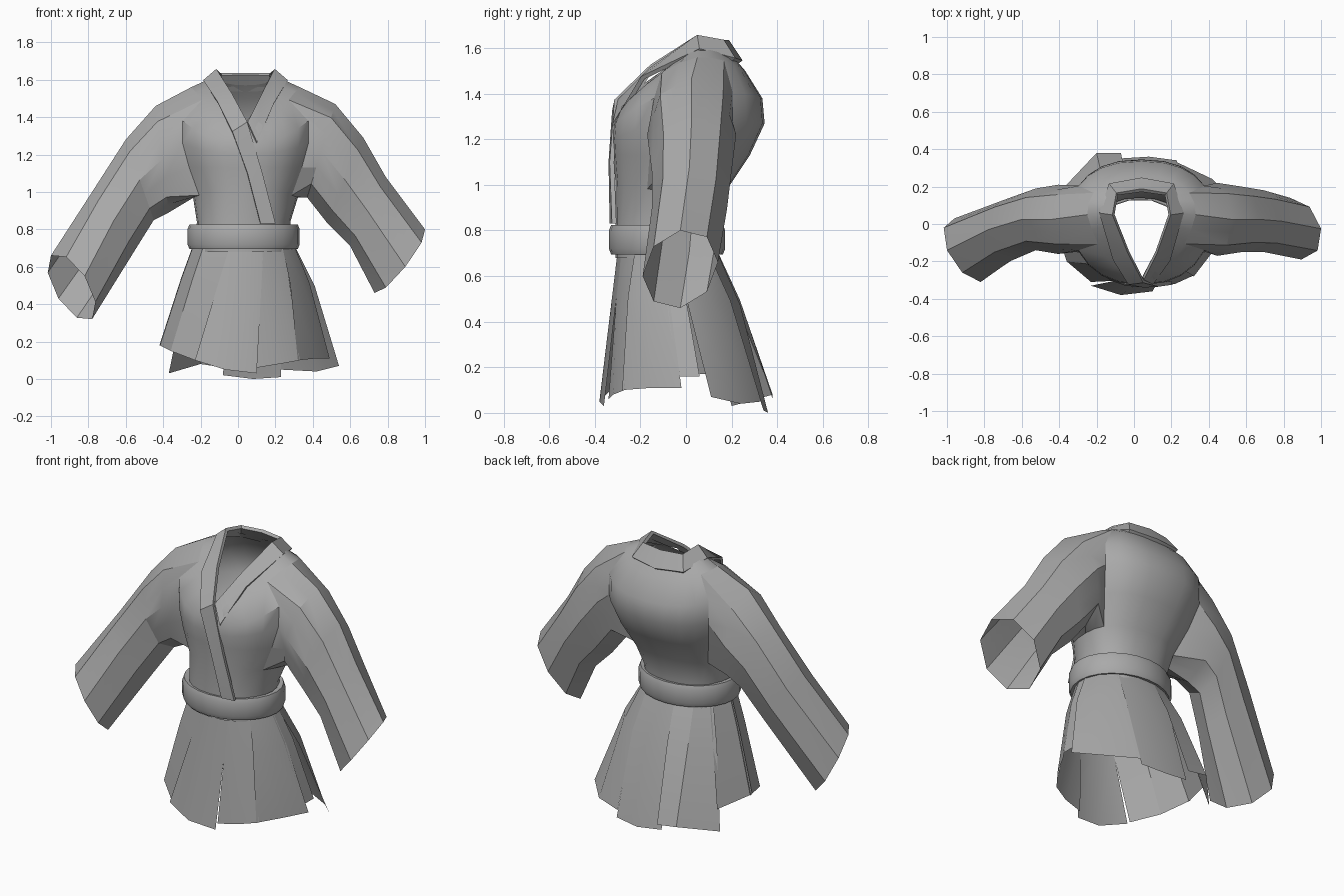
import bpy
import math
from mathutils import Vector

if "Cube" in bpy.data.objects:
    bpy.data.objects.remove(bpy.data.objects["Cube"])

cloth = bpy.data.materials.new("grey cloth")
cloth.use_nodes = True
GREY = (0.4, 0.4, 0.4, 1)
cloth.diffuse_color = GREY
cloth.node_tree.nodes["Principled BSDF"].inputs["Base Color"].default_value = GREY


def add_part(name, rows, closed=True, angle=30, thick=0, skip=()):
    """Skin rows of points into a quad sheet or tube, leaving out skipped cells."""
    n = len(rows[0])
    verts = [tuple(p) for row in rows for p in row]
    faces = []
    for r in range(len(rows) - 1):
        for i in range(n if closed else n - 1):
            if (r, i) in skip:
                continue
            j = (i + 1) % n
            faces.append((r * n + i, r * n + j, (r + 1) * n + j, (r + 1) * n + i))
    mesh = bpy.data.meshes.new(name)
    mesh.from_pydata(verts, [], faces)
    mesh.materials.append(cloth)
    ob = bpy.data.objects.new(name, mesh)
    bpy.context.collection.objects.link(ob)
    bpy.ops.object.select_all(action="DESELECT")
    ob.select_set(True)
    bpy.context.view_layer.objects.active = ob
    if thick:
        mod = ob.modifiers.new("thickness", "SOLIDIFY")
        mod.thickness = thick
        mod.offset = 0
        bpy.ops.object.modifier_apply(modifier=mod.name)
    bpy.ops.object.shade_smooth_by_angle(angle=math.radians(angle))


# Torso: rings given by side, front and back points; v turns the front into a V
COLS = 24


def torso_ring(cx, rx, side, front, back, v=0):
    ring = []
    for k in range(COLS):
        a = 2 * math.pi * k / COLS
        c, s = math.cos(a), math.sin(a)
        end = front if s < 0 else back
        rise = abs(s)
        c = math.copysign(abs(c) ** 0.85, c)
        w = rise * rise
        if s < 0:
            t = 1 - abs(math.asin(max(-1, s))) / (math.pi / 2)
            c = c * (1 - v) + math.copysign(t, c) * v
            rise = rise * (1 - v) + (1 - t) * v
            w = w * (1 - v) + (1 - t) * v
        else:
            rise = rise ** 0.85
        ring.append((cx + rx * c, side[0] + (end[0] - side[0]) * rise,
                     side[1] + (end[1] - side[1]) * w))
    return ring


torso = [
    torso_ring(0.03, 0.26, (-0.08, 0.68), (-0.31, 0.68), (0.14, 0.68)),
    torso_ring(0.03, 0.25, (-0.08, 0.84), (-0.31, 0.84), (0.14, 0.84)),
    torso_ring(0.04, 0.28, (-0.03, 0.97), (-0.31, 1.02), (0.18, 0.98)),
    torso_ring(0.04, 0.34, (0.0, 1.13), (-0.32, 1.13), (0.28, 1.13)),
    torso_ring(0.04, 0.38, (0.03, 1.28), (-0.325, 1.2), (0.345, 1.27)),
    torso_ring(0.04, 0.38, (0.04, 1.42), (-0.32, 1.26), (0.335, 1.38)),
    torso_ring(0.04, 0.29, (0.05, 1.56), (-0.31, 1.32), (0.26, 1.5), 0.4),
    torso_ring(0.04, 0.18, (0.05, 1.61), (-0.29, 1.37), (0.2, 1.57), 1),
]

# Armholes: two columns either side of each arm, between chest and shoulder rows
LOW, HIGH, HALF = 2, 6, 2
holes = {(r, (mid + d) % COLS) for mid in (0, COLS // 2)
         for r in range(LOW, HIGH) for d in range(-HALF, HALF)}
add_part("torso", torso, angle=40, skip=holes)


def armhole(mid, forward):
    """Rim of an armhole, from the top round by the front."""
    path = [(HIGH, 0), (HIGH, 1)]
    path += [(r, HALF) for r in range(HIGH, LOW - 1, -1)]
    path += [(LOW, 1), (LOW, 0), (LOW, -1)]
    path += [(r, -HALF) for r in range(LOW, HIGH + 1)]
    path += [(HIGH, -1)]
    return [torso[r][(mid + forward * d) % COLS] for r, d in path]


# Sleeves: eight-sided tubes from top, bottom, y range and front skew
def sleeve(name, rim, sections):
    rows = [rim]
    for top, bot, (yf, yb), skew in sections:
        t, b = Vector((top[0], 0, top[1])), Vector((bot[0], 0, bot[1]))
        corners = []
        for k in range(8):
            a = 2 * math.pi * k / 8
            f = math.sin(a)
            p = (t + b) / 2 + (t - b) / 2 * math.cos(a)
            p += Vector((skew[0], 0, skew[1])) * f
            p.y = (yf + yb) / 2 + (yf - yb) / 2 * f
            corners.append(p)
        ring = []
        for k in range(8):
            ring += [corners[k], (corners[k] + corners[(k + 1) % 8]) / 2]
        rows.append(ring)
    add_part(name, rows, angle=25)


sleeve("left_sleeve", armhole(0, -1), [
    ((0.52, 1.47), (0.37, 0.97), (-0.17, 0.22), (0, 0)),
    ((0.67, 1.29), (0.48, 0.83), (-0.15, 0.20), (0, 0)),
    ((0.79, 1.08), (0.60, 0.71), (-0.15, 0.18), (0, 0)),
    ((1.00, 0.80), (0.73, 0.46), (-0.19, 0.14), (0.03, -0.03)),
])
sleeve("right_sleeve", armhole(COLS // 2, 1), [
    ((-0.44, 1.46), (-0.37, 0.89), (-0.16, 0.21), (0, 0)),
    ((-0.60, 1.28), (-0.45, 0.85), (-0.14, 0.19), (0, 0)),
    ((-0.78, 1.00), (-0.55, 0.69), (-0.20, 0.14), (0, 0)),
    ((-1.00, 0.66), (-0.78, 0.32), (-0.31, 0.03), (0.07, 0.06)),
])

# Collar: one band from the outer lapel, round the neck, to the tucked lapel
collar = [
    ((0.20, -0.315, 0.83), (0.12, -0.325, 0.83)),
    ((0.13, -0.325, 1.10), (0.05, -0.33, 1.10)),
    ((0.05, -0.305, 1.37), (-0.03, -0.315, 1.32)),
    ((-0.03, -0.15, 1.52), (-0.11, -0.185, 1.48)),
    ((-0.11, 0.05, 1.65), (-0.18, 0.06, 1.59)),
    ((-0.09, 0.16, 1.63), (-0.13, 0.21, 1.55)),
    ((0.04, 0.18, 1.63), (0.04, 0.24, 1.54)),
    ((0.17, 0.16, 1.63), (0.21, 0.21, 1.55)),
    ((0.19, 0.05, 1.65), (0.26, 0.06, 1.59)),
    ((0.12, -0.15, 1.51), (0.19, -0.19, 1.47)),
    ((0.05, -0.29, 1.37), (0.10, -0.315, 1.26)),
]
add_part("collar", collar, closed=False, thick=0.02)


# Belt: rounded band
def oval(rx, ry, z, n=24):
    return [(0.03 + rx * math.cos(2 * math.pi * k / n),
             -0.083 + ry * math.sin(2 * math.pi * k / n), z) for k in range(n)]


add_part("belt", [oval(0.26 + d, 0.215 + d, z) for d, z in
                  ((0, 0.70), (0.03, 0.695), (0.04, 0.72), (0.04, 0.80),
                   (0.03, 0.825), (0, 0.82))], angle=45)


# Skirt: flared panels hung from the belt between two angles
def panel(name, a0, a1, bulge, hem):
    top, mid = [], []
    for i, p in enumerate(hem):
        a = math.radians(a0 + (a1 - a0) * i / (len(hem) - 1))
        t = Vector((0.03 + 0.265 * math.cos(a), -0.083 + 0.215 * math.sin(a), 0.73))
        out = Vector((math.cos(a), math.sin(a), 0)) * bulge
        top.append(t)
        mid.append(t.lerp(Vector(p), 0.35) + out)
    add_part(name, [top, mid, hem], closed=False, angle=25)


panel("skirt_front_right", 180, 257, 0.005,
      [(-0.42, -0.02, 0.18), (-0.36, -0.2, 0.15), (-0.23, -0.31, 0.1)])
panel("skirt_front", 255, 294, 0,
      [(-0.23, -0.33, 0.1), (-0.07, -0.38, 0.05), (0.1, -0.36, 0.03)])
panel("skirt_front_left", 293, 323, 0.005,
      [(0.1, -0.34, 0.06), (0.22, -0.32, 0.08), (0.33, -0.27, 0.1)])
panel("skirt_left", 320, 355, 0.02,
      [(0.32, -0.28, 0.1), (0.42, -0.15, 0.11), (0.49, -0.02, 0.11)])
panel("skirt_left_back", 352, 370, 0.02, [(0.47, -0.04, 0.16), (0.47, 0.06, 0.16)])
panel("skirt_back_left", 6, 52, 0.03,
      [(0.54, 0.11, 0.07), (0.42, 0.24, 0.04), (0.23, 0.33, 0.05)])
panel("skirt_back", 50, 104, 0.03,
      [(0.23, 0.34, 0.01), (0.08, 0.36, 0), (-0.08, 0.35, 0.02)])
panel("skirt_back_right", 100, 150, 0.02,
      [(-0.07, 0.38, 0.06), (-0.2, 0.38, 0.08), (-0.37, 0.2, 0.03)])
panel("skirt_right", 145, 184, 0.005, [(-0.35, 0.2, 0.16), (-0.42, -0.04, 0.18)])
